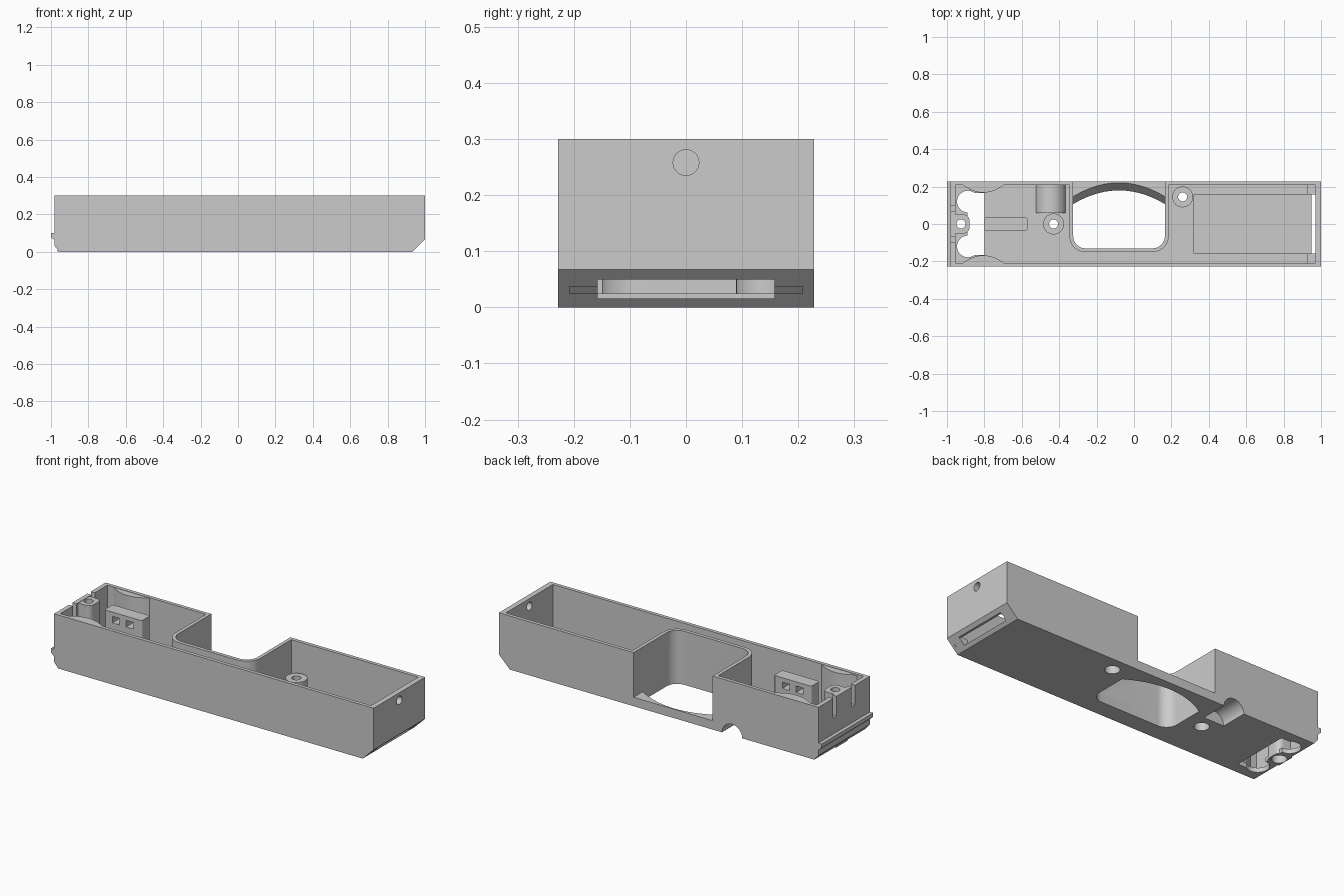
import bpy, bmesh, math
from mathutils import Matrix, Vector

if "Cube" in bpy.data.objects:
    bpy.data.objects.remove(bpy.data.objects["Cube"], do_unlink=True)

grey = bpy.data.materials.new("plain grey")
grey.use_nodes = True
colour = (0.6, 0.6, 0.6, 1)
grey.diffuse_color = colour
grey.node_tree.nodes["Principled BSDF"].inputs["Base Color"].default_value = colour
parts = []


def prism(name, pts, lo, hi, axis="Z", top=None):
    """Extrude a closed outline along Z or Y; an optional top outline makes a loft."""
    bm = bmesh.new()

    def ring(outline, w):
        return [bm.verts.new((u, v, w) if axis == "Z" else (u, w, v)) for u, v in outline]
    a, b = ring(pts, lo), ring(top or pts, hi)
    n = len(pts)
    bm.faces.new(a)
    bm.faces.new(b)
    for i in range(n):
        j = (i + 1) % n
        bm.faces.new((a[i], a[j], b[j], b[i]))
    bmesh.ops.recalc_face_normals(bm, faces=bm.faces)
    mesh = bpy.data.meshes.new(name)
    bm.to_mesh(mesh)
    bm.free()
    mesh.materials.append(grey)
    obj = bpy.data.objects.new(name, mesh)
    bpy.context.collection.objects.link(obj)
    return obj


def part(*args, **kw):
    obj = prism(*args, **kw)
    parts.append(obj)
    return obj


def rect(x0, x1, y0, y1):
    return [(x0, y0), (x1, y0), (x1, y1), (x0, y1)]


def arc(cx, cy, r, start=0, end=360, steps=32):
    count = steps if end - start == 360 else steps + 1
    return [(cx + r * math.cos(math.radians(start + (end - start) * i / steps)),
             cy + r * math.sin(math.radians(start + (end - start) * i / steps)))
            for i in range(count)]


def cut(targets, *args, **kw):
    """Subtract a prism from every target and remove the cutter."""
    tool = prism("cutter", *args, **kw)
    tool.hide_render = True
    for obj in targets:
        mod = obj.modifiers.new("cut", "BOOLEAN")
        mod.operation, mod.solver, mod.object = "DIFFERENCE", "EXACT", tool
        graph = bpy.context.evaluated_depsgraph_get()
        mesh = bpy.data.meshes.new_from_object(obj.evaluated_get(graph))
        obj.modifiers.clear()
        obj.data = mesh
    bpy.data.objects.remove(tool, do_unlink=True)


def bay(x0, x1, y0, back, r):
    """Outline of the rear bay: rounded front corners, open to the back."""
    return ([(x0, back)] + arc(x0 + r, y0 + r, r, 180, 270, 10)
            + arc(x1 - r, y0 + r, r, 270, 360, 10) + [(x1, back)])


def bow(x0, x1, edge, peak, steps=20):
    """Shallow curve from x1 to x0, rising from edge to peak."""
    out = []
    for i in range(steps + 1):
        t = i / steps
        out.append((x1 + (x0 - x1) * t, edge + (peak - edge) * (1 - (2 * t - 1) ** 2)))
    return out


W, IN, TOP, FLOOR = 0.228, 0.208, 0.3, 0.025

# Housing shell with chamfered ends
housing = part("housing", [(-0.955, 0), (0.932, 0), (1, 0.067), (1, TOP),
                           (-0.98, TOP), (-0.98, 0.03)], -W, W, "Y")
cavity = [(-0.955, IN), (-0.955, -IN), (0.97, -IN), (0.97, IN)]
cavity += list(reversed(bay(-0.345, 0.185, -0.15, IN, 0.085)))
cut([housing], cavity, FLOOR, 0.4)

# Rear bay and its floor opening with a sloping curved sill
bay_front = bay(-0.325, 0.165, -0.13, 0.3, 0.065)
cut([housing], bay_front, 0.05, 0.4)
front = bay_front[1:-1]
cut([housing], front + bow(-0.325, 0.165, 0.105, 0.178), -0.002, 0.052,
    top=front + bow(-0.325, 0.165, 0.148, 0.222))

# Card recess and slot, with end blocks beside it
cut([housing], rect(0.32, 1.1, -0.158, 0.158), 0.016, 0.05)
for side in (-1, 1):
    lo, hi = sorted((side * 0.158, side * 0.215))
    part("slot_corner_block", [(0.925, 0.01), (0.938, 0.01), (0.975, 0.046),
                               (0.975, 0.055), (0.925, 0.055)], lo, hi, "Y")

# Round hole in the end wall, made as a prism turned to lie along X
bore = prism("bore", arc(0, 0, 0.023), -0.1, 0.1)
bore.data.transform(Matrix.Translation((1, 0, 0.258)) @ Matrix.Rotation(math.pi / 2, 4, "Y"))
bore.hide_render = True
mod = housing.modifiers.new("bore", "BOOLEAN")
mod.operation, mod.solver, mod.object = "DIFFERENCE", "EXACT", bore
bore_mesh = bpy.data.meshes.new_from_object(
    housing.evaluated_get(bpy.context.evaluated_depsgraph_get()))
housing.modifiers.clear()
housing.data = bore_mesh
bpy.data.objects.remove(bore, do_unlink=True)

# Cable port: half-round shell inside the back wall, hollow from below
port = part("cable_port", arc(-0.445, 0, 0.083, 0, 180), 0.058, IN + 0.005, "Y")
cut([housing, port], arc(-0.445, -0.001, 0.063), 0.075, 0.3, "Y")
cut([port], rect(-0.6, -0.3, 0, 0.3), -0.1, 0.005)

# Floor opening at the left end
cut([housing], rect(-0.89, -0.8, -0.165, 0.165), -0.1, 0.05)
for side in (-1, 1):
    cut([housing], arc(-0.888, side * 0.12, 0.058), -0.1, 0.051)

# Screw post joined to the end wall
r = 0.03
post = part("end_post", [(-0.965, -0.05)] + arc(-0.88 - r, -0.05 + r, r, 270, 360, 8)
            + arc(-0.88 - r, 0.05 - r, r, 0, 90, 8) + [(-0.965, 0.05)], 0.002, TOP - 0.002)

# Screw bosses on the floor
bosses = [part("screw_boss", arc(x, y, 0.056), 0.01, 0.13) for x, y in ((0.26, 0.145), (-0.43, 0))]

# Stepped screw holes through floor, bosses and post
for obj, x, y in ((bosses[0], 0.26, 0.145), (bosses[1], -0.43, 0), (post, -0.925, 0)):
    cut([housing, obj], arc(x, y, 0.024), -0.1, 0.4)
    cut([housing, obj], arc(x, y, 0.038), -0.1, 0.07)

# Relief slots in the end wall and thickened pads on the long walls
for side in (-1, 1):
    y = side * 0.082
    cut([housing], rect(-1.1, -0.945, y - 0.015, y + 0.015), 0.19, 0.4)
    pad = [(x, side * v) for x, v in bow(-0.92, -0.69, 0.212, 0.168)]
    part("wall_pad", pad, 0.01, TOP - 0.002)

# Upright connector plate with rows of square holes
plate = part("connector_plate", arc(-0.79, -0.025, 0.012, 180, 270, 6)
             + arc(-0.582, -0.025, 0.012, 270, 360, 6) + arc(-0.582, 0.025, 0.012, 0, 90, 6)
             + arc(-0.79, 0.025, 0.012, 90, 180, 6), 0.01, TOP - 0.003)
for x in (-0.73, -0.645):
    for z in (0.255, 0.175):
        cut([plate], rect(x - 0.022, x + 0.022, z - 0.018, z + 0.018), -0.1, 0.1, "Y")

# Snap ridge along the left end
part("snap_ridge", [(-0.975, 0.057), (-0.98, 0.06), (-1, 0.078), (-1, 0.1), (-0.975, 0.1)],
     -W, W, "Y")

# Smooth shading with sharp edges kept
bpy.ops.object.select_all(action="DESELECT")
for obj in parts:
    obj.select_set(True)
bpy.context.view_layer.objects.active = housing
bpy.ops.object.shade_smooth_by_angle(angle=math.radians(30))
